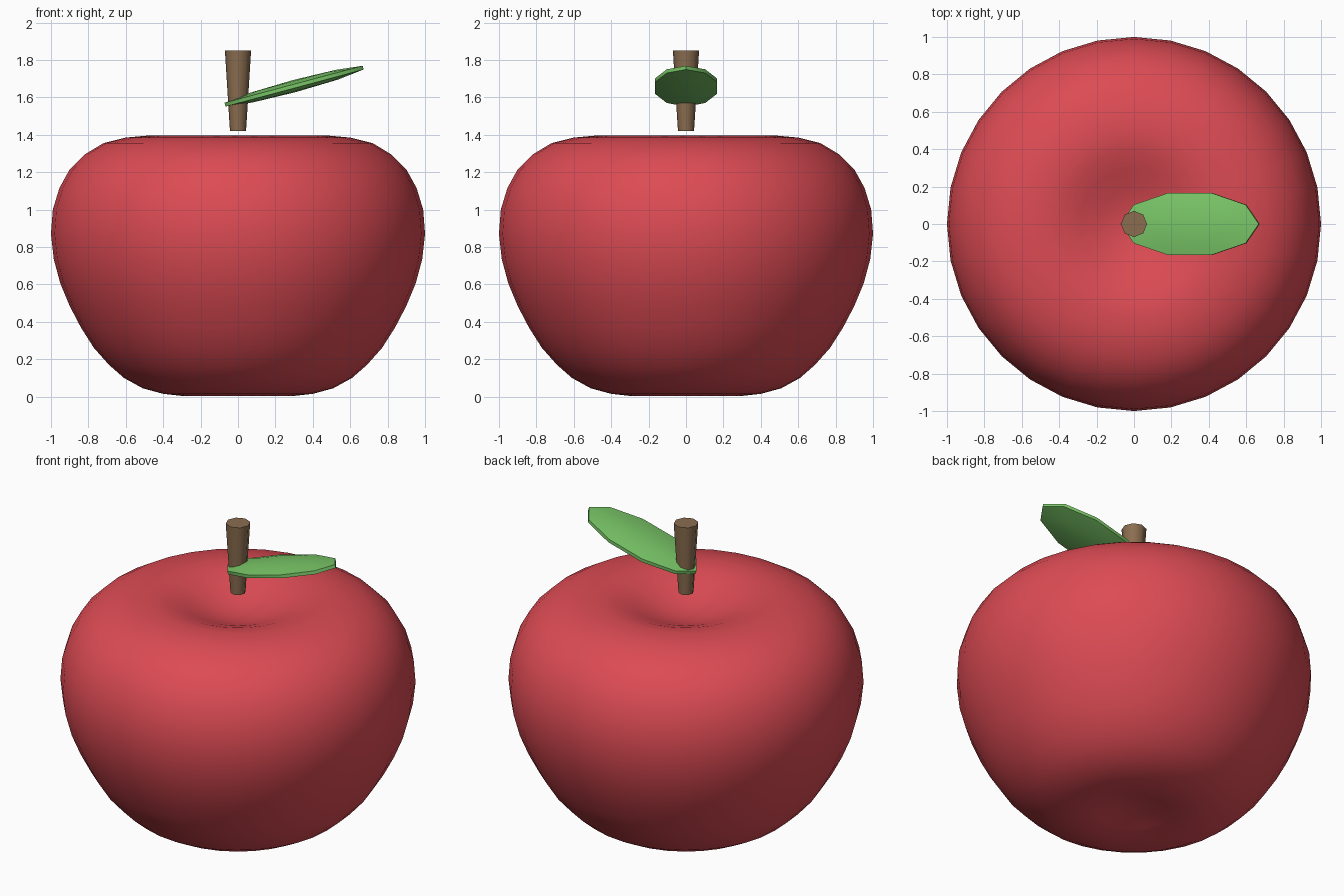
import bpy, bmesh, math
from mathutils import Matrix

if "Cube" in bpy.data.objects:
    bpy.data.objects.remove(bpy.data.objects["Cube"])


def material(name, rgb):
    m = bpy.data.materials.new(name)
    m.diffuse_color = (*rgb, 1)
    m.use_nodes = True
    m.node_tree.nodes["Principled BSDF"].inputs["Base Color"].default_value = m.diffuse_color
    return m


def finish(name, bm, mat, angle):
    bmesh.ops.recalc_face_normals(bm, faces=bm.faces)
    mesh = bpy.data.meshes.new(name)
    bm.to_mesh(mesh)
    bm.free()
    mesh.materials.append(mat)
    ob = bpy.data.objects.new(name, mesh)
    bpy.context.collection.objects.link(ob)
    bpy.ops.object.select_all(action='DESELECT')
    ob.select_set(True)
    bpy.context.view_layer.objects.active = ob
    bpy.ops.object.shade_smooth_by_angle(angle=math.radians(angle))
    return ob


red = material("apple_red", (0.72, 0.070, 0.088))
brown = material("stem_brown", (0.26, 0.155, 0.08))
green = material("leaf_green", (0.19, 0.56, 0.135))

# Fruit: lathed profile (radius, height), dented at both ends
PROFILE = [(0, 0.05), (0.1, 0.043), (0.2, 0.02), (0.3, 0.004), (0.4, 0.015),
           (0.51, 0.045), (0.61, 0.1), (0.69, 0.17), (0.77, 0.26),
           (0.84, 0.37), (0.9, 0.485), (0.95, 0.605), (0.985, 0.735),
           (1.0, 0.87), (0.99, 1.0), (0.955, 1.115), (0.9, 1.215),
           (0.82, 1.295), (0.72, 1.355), (0.6, 1.385), (0.49, 1.395),
           (0.39, 1.38), (0.29, 1.345), (0.19, 1.305), (0.1, 1.28), (0, 1.27)]
bm = bmesh.new()
pts = [bm.verts.new((r, 0, z)) for r, z in PROFILE]
edges = [bm.edges.new(p) for p in zip(pts, pts[1:])]
bmesh.ops.spin(bm, geom=pts + edges, cent=(0, 0, 0), axis=(0, 0, 1),
               angle=2 * math.pi, steps=32, use_merge=True)
bmesh.ops.remove_doubles(bm, verts=bm.verts, dist=1e-4)
finish("fruit", bm, red, 60)

# Stem: eight-sided cone widening upwards
bm = bmesh.new()
bmesh.ops.create_cone(bm, cap_ends=True, segments=8, radius1=0.043,
                      radius2=0.07, depth=0.43,
                      matrix=Matrix.Translation((0, 0, 1.635)))
finish("stem", bm, brown, 50)

# Leaf: flattened low-poly ball tilted upwards to the right
bm = bmesh.new()
bmesh.ops.create_uvsphere(bm, u_segments=10, v_segments=5, radius=1)
bm.transform(Matrix.Translation((0.3, 0, 1.66))
             @ Matrix.Rotation(math.radians(-15), 4, 'Y')
             @ Matrix.Diagonal((0.402, 0.184, 0.033, 1))
             @ Matrix.Rotation(math.radians(18), 4, 'Z'))
finish("leaf", bm, green, 60)
